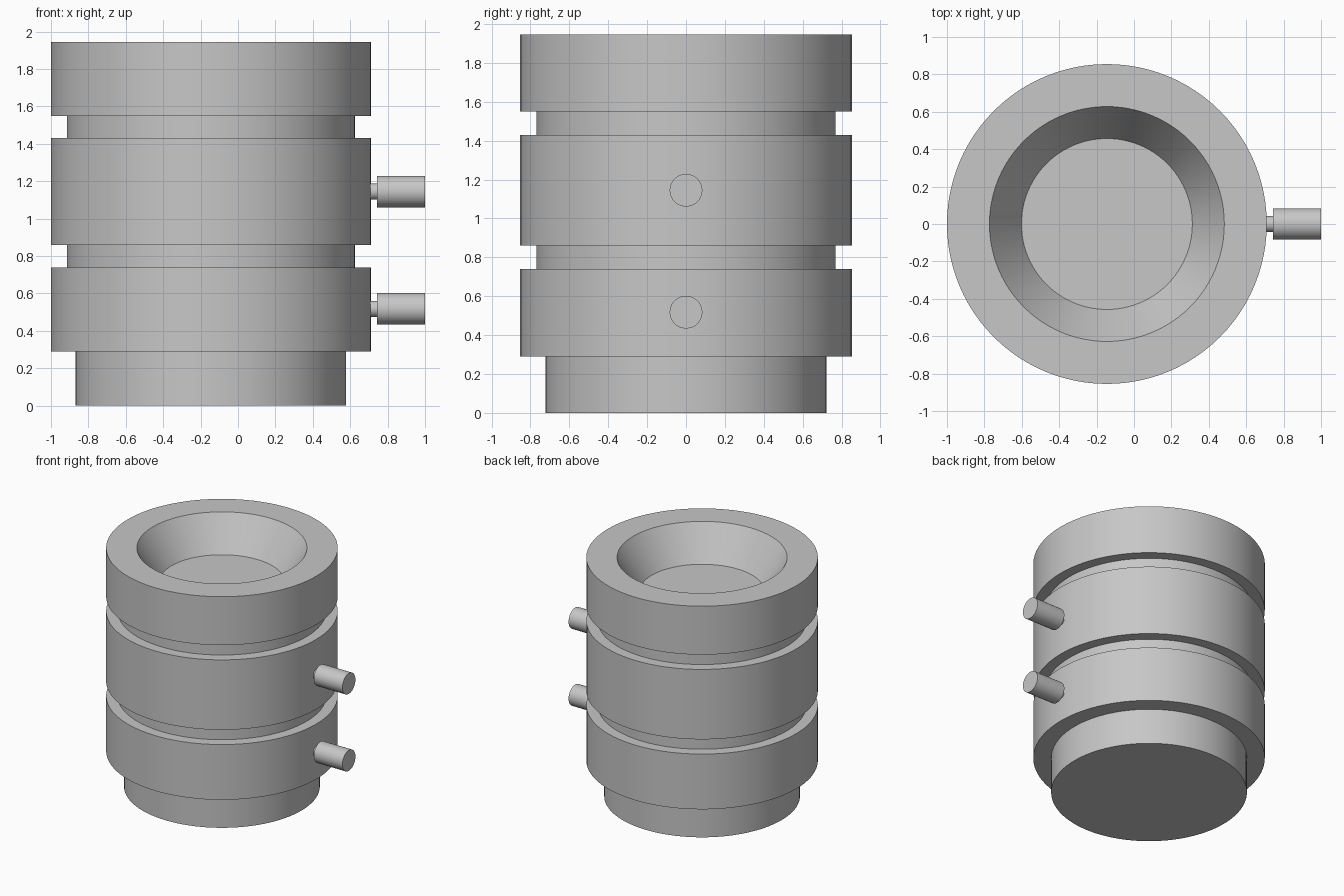
import bpy, bmesh, math
from mathutils import Matrix, Vector

cube = bpy.data.objects.get("Cube")
if cube:
    bpy.data.objects.remove(cube, do_unlink=True)

metal = bpy.data.materials.new("plain grey")
metal.use_nodes = True
grey = (0.57, 0.57, 0.57, 1.0)
metal.diffuse_color = grey
metal.node_tree.nodes["Principled BSDF"].inputs["Base Color"].default_value = grey


def lathe(name, profile, segments, matrix):
    """Turn a (radius, height) profile about z, cap both ends, then place it."""
    bm = bmesh.new()
    rings = []
    for r, h in profile:
        angles = [2 * math.pi * i / segments for i in range(segments)]
        rings.append([bm.verts.new((r * math.cos(a), r * math.sin(a), h)) for a in angles])
    for low, high in zip(rings, rings[1:]):
        for i in range(segments):
            j = (i + 1) % segments
            bm.faces.new((low[i], low[j], high[j], high[i]))
    bm.faces.new(list(reversed(rings[0])))
    bm.faces.new(rings[-1])
    bm.transform(matrix)
    bmesh.ops.recalc_face_normals(bm, faces=bm.faces)
    mesh = bpy.data.meshes.new(name)
    bm.to_mesh(mesh)
    bm.free()
    mesh.materials.append(metal)
    obj = bpy.data.objects.new(name, mesh)
    bpy.context.collection.objects.link(obj)
    bpy.ops.object.select_all(action="DESELECT")
    obj.select_set(True)
    bpy.context.view_layer.objects.active = obj
    bpy.ops.object.shade_smooth_by_angle(angle=math.radians(30))
    return obj


AXIS_X = -0.145
OUTER, GROOVE, BASE = 0.855, 0.77, 0.723
TOP = 1.945

# Turned body: foot, three bands parted by two grooves, conical dish in the top
body_profile = [
    (BASE, 0), (BASE, 0.29),
    (OUTER, 0.29), (OUTER, 0.74),
    (GROOVE, 0.74), (GROOVE, 0.86),
    (OUTER, 0.86), (OUTER, 1.43),
    (GROOVE, 1.43), (GROOVE, 1.55),
    (OUTER, 1.55), (OUTER, TOP),
    (0.628, TOP), (0.457, TOP - 0.27),
]
lathe("body", body_profile, 96, Matrix.Translation(Vector((AXIS_X, 0, 0))))

# Side pins: thin neck and thicker head, pointing along +x
pin_profile = [(0.043, 0.66), (0.043, 0.742), (0.084, 0.742), (0.084, 1.0)]
for name, z in (("lower_pin", 0.518), ("upper_pin", 1.145)):
    place = Matrix.Translation(Vector((0, 0, z))) @ Matrix.Rotation(math.pi / 2, 4, "Y")
    lathe(name, pin_profile, 48, place)
